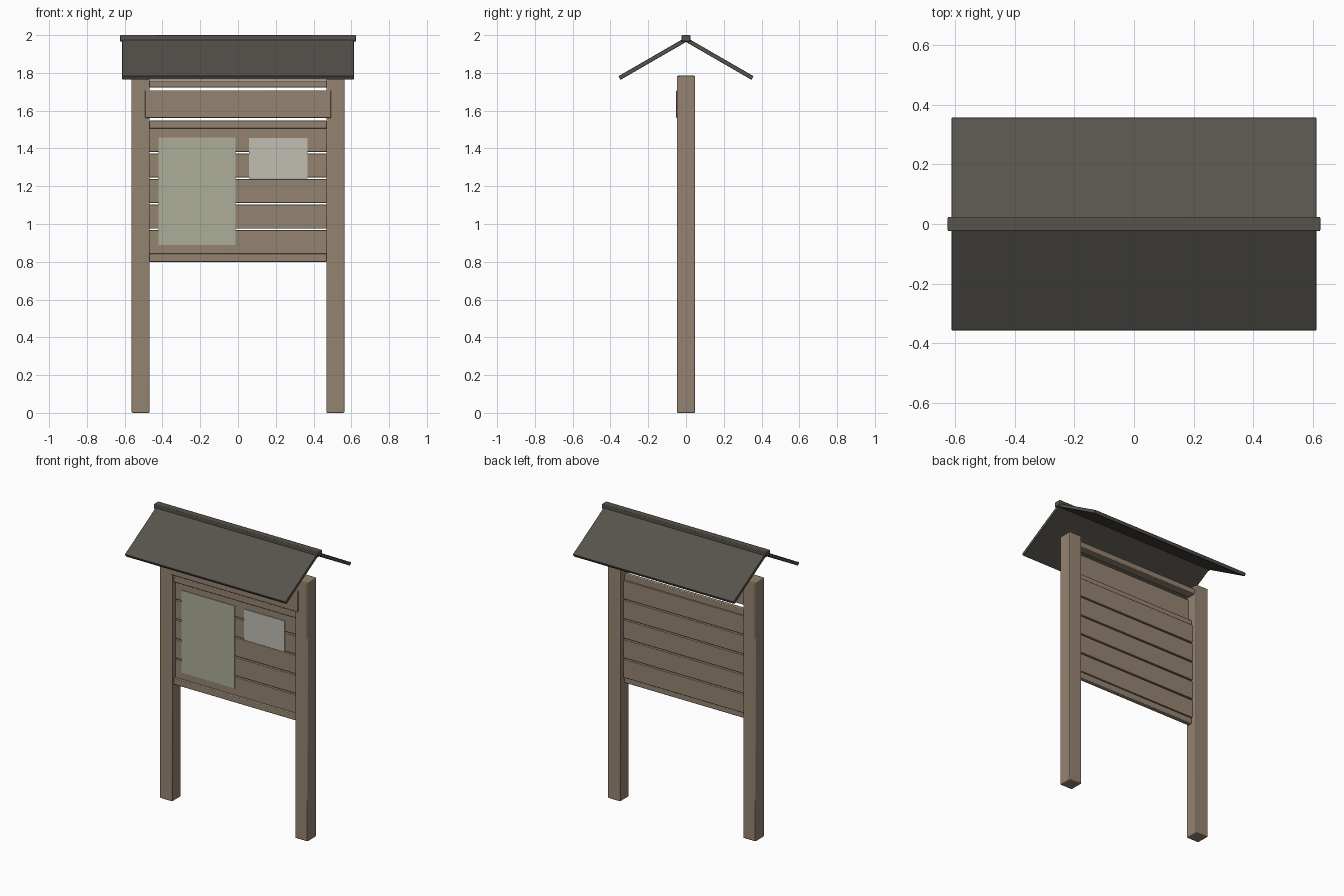
import bpy, math
from mathutils import Matrix, Vector

if "Cube" in bpy.data.objects:
    bpy.data.objects.remove(bpy.data.objects["Cube"])


def material(name, rgb):
    m = bpy.data.materials.new(name)
    m.diffuse_color = (*rgb, 1)
    m.use_nodes = True
    m.node_tree.nodes["Principled BSDF"].inputs["Base Color"].default_value = m.diffuse_color
    return m


WOOD = material("wood", (0.30, 0.23, 0.165))
ROOF = material("roof_grey", (0.095, 0.085, 0.072))
PAPER = material("map_paper", (0.42, 0.42, 0.31))
NOTE = material("note_paper", (0.53, 0.51, 0.45))


def box(name, x, y, z, mat, bevel=0.004):
    """Box given by its (min, max) range on each axis, with softened edges."""
    bpy.ops.mesh.primitive_cube_add(size=1)
    ob = bpy.context.object
    ob.name = name
    size = [r[1] - r[0] for r in (x, y, z)]
    mid = Vector([(r[0] + r[1]) / 2 for r in (x, y, z)])
    ob.data.transform(Matrix.Translation(mid) @ Matrix.Diagonal((*size, 1)))
    ob.data.materials.append(mat)
    if bevel:
        mod = ob.modifiers.new("soft_edges", 'BEVEL')
        mod.width = bevel
        mod.segments = 2
        bpy.ops.object.shade_smooth_by_angle(angle=math.radians(35))
    return ob


# Posts
for side, label in ((-1, "left"), (1, "right")):
    xs = sorted((side * 0.468, side * 0.563))
    box(label + "_post", xs, (-0.0475, 0.0475), (0, 1.785), WOOD, 0.005)

# Rails between the posts
box("top_rail", (-0.562, 0.562), (-0.03, 0.03), (1.722, 1.76), WOOD)
box("upper_frame_rail", (-0.47, 0.47), (-0.03, 0.0), (1.505, 1.547), WOOD)
box("lower_frame_rail", (-0.47, 0.47), (-0.03, 0.0), (0.80, 0.843), WOOD)

# Header board, set slightly proud of the posts
box("header_board", (-0.4925, 0.4925), (-0.052, -0.03), (1.562, 1.708), WOOD)

# Horizontal backing slats with narrow gaps
for i in range(5):
    z = 0.840 + i * 0.1355
    box(f"slat_{i + 1}", (-0.47, 0.47), (-0.012, 0.01), (z, z + 0.127), WOOD, 0.003)

# Pinned sheets
box("map_sheet", (-0.42, -0.014), (-0.017, -0.012), (0.89, 1.457), PAPER, 0)
box("notice_sheet", (0.058, 0.367), (-0.017, -0.012), (1.242, 1.455), NOTE, 0)

# Gable roof: two slabs hinged about the ridge line
slope = math.radians(30)
for side, label in ((-1, "front"), (1, "back")):
    ys = sorted((0, side * 0.413))
    slab = box(label + "_roof_slab", (-0.613, 0.613), ys, (-0.022, 0), ROOF, 0.003)
    slab.rotation_euler.x = -side * slope
    slab.location.z = 1.989

# Ridge cap
box("ridge_cap", (-0.625, 0.625), (-0.024, 0.024), (1.966, 2.0), ROOF)
